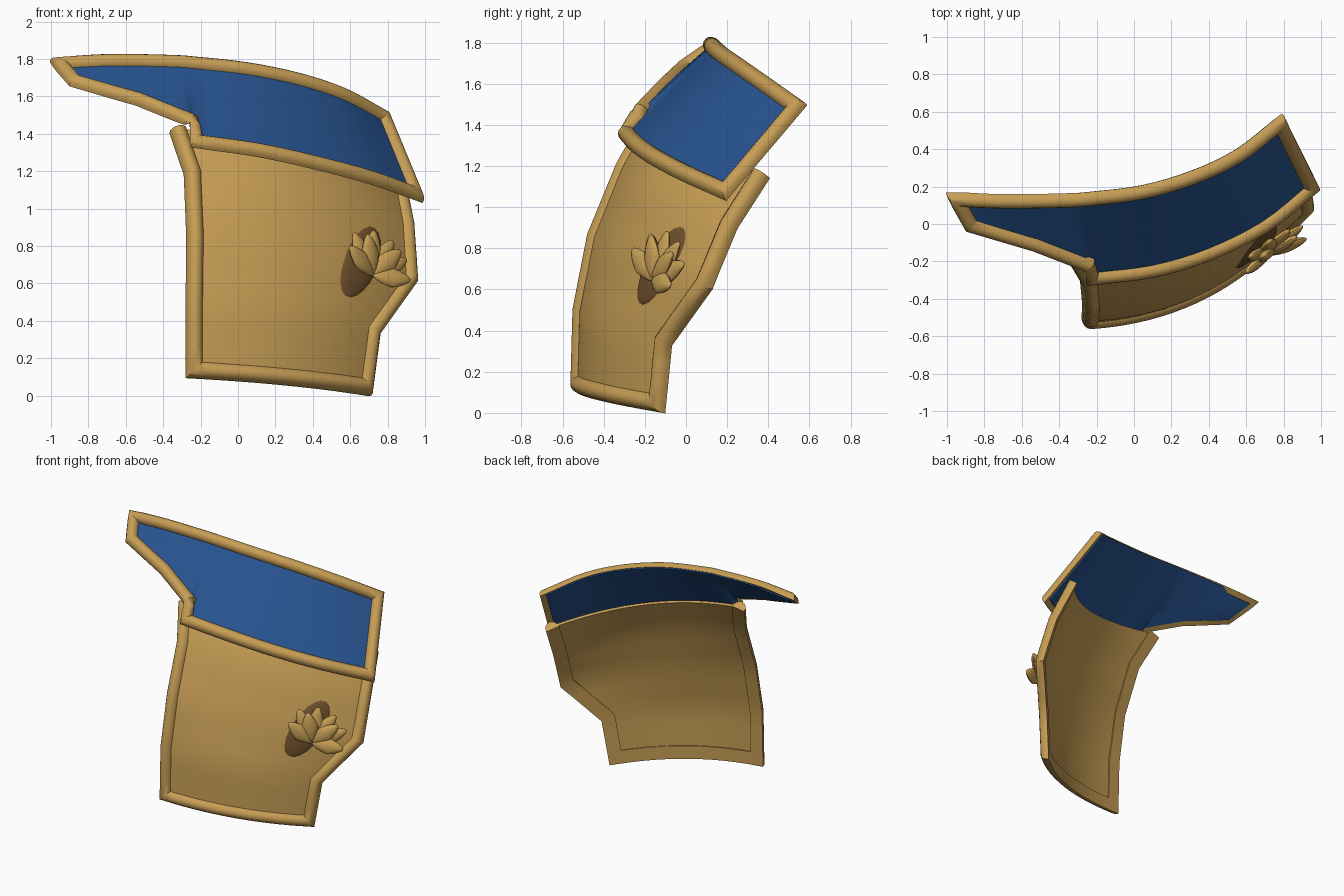
import bpy, bmesh, math
from mathutils import Vector
from mathutils.bvhtree import BVHTree

if "Cube" in bpy.data.objects:
    bpy.data.objects.remove(bpy.data.objects["Cube"])

def material(name, col):
    m = bpy.data.materials.new(name)
    m.diffuse_color = (*col, 1)
    m.use_nodes = True
    m.node_tree.nodes["Principled BSDF"].inputs["Base Color"].default_value = m.diffuse_color
    return m

GOLD = material("gold", (0.57, 0.34, 0.09))
BLUE = material("blue", (0.02, 0.085, 0.27))
BROWN = material("brown", (0.16, 0.08, 0.025))

def make(name, verts, faces, mat):
    me = bpy.data.meshes.new(name)
    me.from_pydata([tuple(v) for v in verts], [], faces)
    bm = bmesh.new()
    bm.from_mesh(me)
    bmesh.ops.recalc_face_normals(bm, faces=bm.faces)
    bm.to_mesh(me)
    bm.free()
    me.materials.append(mat)
    ob = bpy.data.objects.new(name, me)
    bpy.context.collection.objects.link(ob)
    bpy.ops.object.select_all(action='DESELECT')
    ob.select_set(True)
    bpy.context.view_layer.objects.active = ob
    bpy.ops.object.shade_smooth_by_angle(angle=math.radians(35))
    return ob

def spline(pts, n, straight=False):
    """Sample a smooth (or straight) path through the points, n steps per segment."""
    p = [Vector(q) for q in pts]
    p = [2 * p[0] - p[1]] + p + [2 * p[-1] - p[-2]]
    res = []
    for i in range(1, len(p) - 2):
        a, b, c, d = p[i - 1:i + 3]
        for k in range(n):
            t = k / n
            res.append(b.lerp(c, t) if straight else 0.5 * (
                2 * b + (c - a) * t + (2 * a - 5 * b + 4 * c - d) * t * t
                + (3 * b - a - 3 * c + d) * t ** 3))
    return res + [p[-2]]

def grid_normals(g):
    R, C = len(g), len(g[0])
    return [[(g[r][min(c + 1, C - 1)] - g[r][max(c - 1, 0)]).cross(
        g[min(r + 1, R - 1)][c] - g[max(r - 1, 0)][c]).normalized()
        for c in range(C)] for r in range(R)]

def rim_index(R, C):
    return ([(0, c) for c in range(C)] + [(r, C - 1) for r in range(1, R)]
            + [(R - 1, c) for c in range(C - 2, -1, -1)] + [(r, 0) for r in range(R - 2, 0, -1)])

def sheet(name, g, nrm, thick, mat):
    """Thin curved plate: front grid plus an offset back grid and a rim."""
    R, C = len(g), len(g[0])
    v = [p for row in g for p in row]
    v += [g[r][c] - nrm[r][c] * thick for r in range(R) for c in range(C)]
    f, N = [], R * C
    for r in range(R - 1):
        for c in range(C - 1):
            q = (r * C + c, r * C + c + 1, (r + 1) * C + c + 1, (r + 1) * C + c)
            f += [q, tuple(i + N for i in reversed(q))]
    ids = [r * C + c for r, c in rim_index(R, C)]
    for a, b in zip(ids, ids[1:] + ids[:1]):
        f.append((a, a + N, b + N, b))
    return make(name, v, f, mat)

def trim(name, path, nrm, closed, w=0.048, h=0.05, base=-0.012):
    """Half-round moulding with mitred corners, lying on the plate."""
    n, k, v, f = len(path), 9, [], []
    for i, p in enumerate(path):
        a = path[i - 1] if i or closed else None
        b = path[(i + 1) % n] if i < n - 1 or closed else None
        t1 = (p - a).normalized() if a else (b - p).normalized()
        t2 = (b - p).normalized() if b else t1
        t = (t1 + t2).normalized()
        side = nrm[i].cross(t).normalized() * min(1.6, 1 / max(t.dot(t1), 0.1))
        for j in range(k):
            ang = math.pi * j / (k - 1)
            v.append(p + side * w * math.cos(ang) + nrm[i] * (base + h * math.sin(ang)))
    for i in range(n if closed else n - 1):
        o, q = i * k, (i + 1) % n * k
        f += [(o + j, o + (j + 1) % k, q + (j + 1) % k, q + j) for j in range(k)]
    if not closed:
        f += [tuple(range(k)), tuple(range((n - 1) * k, n * k))]
    return make(name, v, f, GOLD)

# Lower gold plate: left and right edges joined by bulging rows
left = [(-.23, -.53, .14), (-.23, -.52, .5), (-.225, -.45, .86), (-.24, -.31, 1.2), (-.32, -.18, 1.43)]
right = [(.69, -.15, .05), (.73, -.12, .35), (.93, .08, .63), (.91, .2, .92), (.86, .36, 1.17)]
bulge = [.09, .1, .12, .15, .19]
out = Vector((.45, -.85, .08))
L, Rr = spline(left, 3, True), spline(right, 3, True)
B = spline([(b, 0, 0) for b in bulge], 3, True)
S = 16
plate = [[a.lerp(b, s / S) + out * (w.x * 4 * (s / S) * (1 - s / S)) for s in range(S + 1)]
         for a, b, w in zip(L, Rr, B)]
pn = grid_normals(plate)
lower = sheet("lower_plate", plate, pn, 0.02, GOLD)
R = len(plate)
path = [(r, 0) for r in range(R - 1, 0, -1)] + [(0, c) for c in range(S + 1)] + [(r, S) for r in range(1, R)]
trim("lower_plate_trim", [plate[r][c] for r, c in path], [pn[r][c] for r, c in path], False,
     h=0.062, base=-0.03)

# Blue upper plate: loft between its lower and upper edges
low = [(-.87, -.01, 1.68), (-.53, -.11, 1.585), (-.245, -.22, 1.47), (-.22, -.29, 1.36)]
low2 = [low[-1], (.1, -.25, 1.315), (.4, -.16, 1.25), (.7, -.01, 1.17), (.95, .19, 1.08)]
high = [(-.95, .13, 1.775), (-.68, .12, 1.79), (-.36, .125, 1.785), (-.22, .135, 1.775),
        (.05, .17, 1.745), (.32, .25, 1.69), (.56, .365, 1.61), (.78, .535, 1.49)]
bot = spline(low, 4, True)[:-1] + spline(low2, 4)
top = spline(high, 4)
V = 6
collar = [[a.lerp(b, v / V) for a, b in zip(bot, top)] for v in range(V + 1)]
cn = grid_normals(collar)
rim = rim_index(V + 1, len(bot))
trim("upper_plate_trim", [collar[r][c] for r, c in rim], [cn[r][c] for r, c in rim], True,
     w=0.042, h=0.05)
for c in range(4, len(bot)):  # blue sheet reaches past the upper moulding
    collar[V][c] = collar[V][c] + (top[c] - bot[c]).normalized() * 0.035
sheet("upper_plate", collar, cn, 0.02, BLUE)

# Flower frame on the lower plate
n = Vector((.57, -.78, .24)).normalized()
up = Vector((.07, .11, .26))
up = (up - n * up.dot(n)).normalized()
side = up.cross(n).normalized()
side = -side if side.x < 0 else side
tree = BVHTree.FromPolygons([v.co for v in lower.data.vertices],
                            [tuple(p.vertices) for p in lower.data.polygons])

def on_plate(p):
    """Drop a point onto the plate's front."""
    hit = tree.ray_cast(p + n * 0.5, -n)[0]
    return hit if hit else p

def blob(name, origin, axis, across, size, mat, petal):
    """Petal, or oval disc draped over the plate, from a stretched sphere."""
    bm = bmesh.new()
    bmesh.ops.create_uvsphere(bm, u_segments=12, v_segments=10, radius=1)
    deep = axis.cross(across).normalized()
    deep = -deep if deep.dot(n) < 0 else deep
    for v in bm.verts:
        x, y, z = v.co
        if petal:
            v.co = origin + axis * z * size[0] + across * x * size[1] * (1 - .35 * abs(z)) + deep * y * size[2]
        else:
            v.co = on_plate(origin + axis * z * size[0] + across * x * size[1]) + n * size[2] * y
    vs = [v.co.copy() for v in bm.verts]
    fs = [tuple(v.index for v in f.verts) for f in bm.faces]
    bm.free()
    return make(name, vs, fs, mat)

# Dark oval backing
tilt = (up + side * 0.18).normalized()
blob("oval_backing", Vector((.655, -.12, .715)), tilt, n.cross(tilt).normalized(),
     (.225, .105, .014), BROWN, False)

# Petals: outer fan, then shorter front layer
base = on_plate(Vector((.695, -.125, .635)))
layers = [("back_petal", (-46, -14, 16, 46), .25, .056, .08, .03),
          ("front_petal", (-72, -32, 30, 76), .22, .056, .2, .045)]
for name, angles, ln, wd, lean, off in layers:
    for i, a in enumerate(angles):
        a = math.radians(a)
        d = up * math.cos(a) + side * math.sin(a)
        axis = (d + n * lean).normalized()
        across = n.cross(d).normalized()
        blob(f"{name}_{i + 1}", base + n * off + axis * ln / 2, axis, across,
             (ln / 2, wd, .026), GOLD, True)
